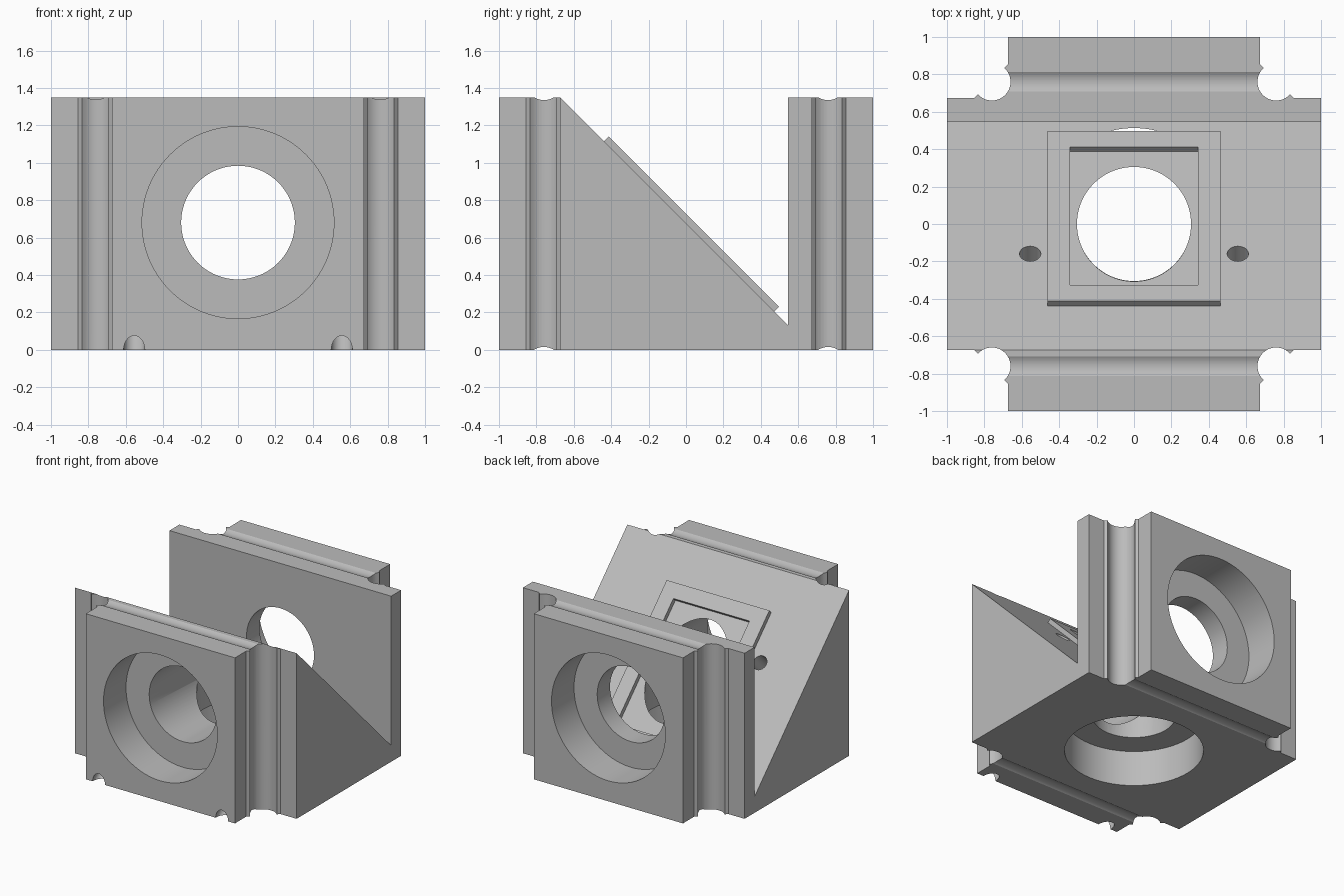
import bpy, bmesh
from math import radians, cos, sin, atan2, pi
from mathutils import Matrix, Vector

if "Cube" in bpy.data.objects:
    bpy.data.objects.remove(bpy.data.objects["Cube"])

H = 1.35             # block height
MID = H / 2          # optical axis height
EDGE = 0.673         # step of the cross-shaped plan
ROD, ROD_R = 0.76, 0.1
BORE_R, SEAT_R, SEAT_DEPTH = 0.304, 0.513, 0.29

grey = bpy.data.materials.new("machined_grey")
grey.use_nodes = True
colour = (0.5, 0.5, 0.5, 1)
grey.diffuse_color = colour
grey.node_tree.nodes["Principled BSDF"].inputs["Base Color"].default_value = colour


def make_object(name, bm):
    bmesh.ops.recalc_face_normals(bm, faces=bm.faces)
    mesh = bpy.data.meshes.new(name)
    bm.to_mesh(mesh)
    bm.free()
    mesh.materials.append(grey)
    obj = bpy.data.objects.new(name, mesh)
    bpy.context.collection.objects.link(obj)
    return obj


def prism(name, points, direction):
    """Extrude a closed outline along a direction."""
    bm = bmesh.new()
    face = bm.faces.new([bm.verts.new(p) for p in points])
    moved = bmesh.ops.extrude_face_region(bm, geom=[face])["geom"]
    bmesh.ops.translate(bm, vec=Vector(direction),
                        verts=[g for g in moved if isinstance(g, bmesh.types.BMVert)])
    return make_object(name, bm)


def rod(name, start, end, radius, segments=72):
    """Cylinder between two points."""
    a, b = Vector(start), Vector(end)
    bm = bmesh.new()
    turn = (b - a).to_track_quat('Z', 'Y').to_matrix().to_4x4()
    bmesh.ops.create_cone(bm, cap_ends=True, segments=segments, radius1=radius, radius2=radius,
                          depth=(b - a).length, matrix=Matrix.Translation((a + b) / 2) @ turn)
    return make_object(name, bm)


def box(name, size, matrix):
    bm = bmesh.new()
    bmesh.ops.create_cube(bm, size=1, matrix=matrix @ Matrix.Diagonal((*size, 1)))
    return make_object(name, bm)


def cut(target, cutter):
    """Subtract the cutter, then discard it."""
    cutter.hide_render = True
    mod = target.modifiers.new("cut", 'BOOLEAN')
    mod.operation, mod.solver, mod.object = 'DIFFERENCE', 'EXACT', cutter
    bpy.context.view_layer.objects.active = target
    bpy.ops.object.modifier_apply(modifier=mod.name)
    bpy.data.objects.remove(cutter)


# Plan of one corner: step, small ridge, rod channel, small ridge, step
half = [(1, EDGE), (0.855, EDGE), (0.835, 0.693), (0.818, 0.679)]
a0 = atan2(half[-1][1] - ROD, half[-1][0] - ROD)
a1 = -pi - (pi / 2 + a0)
arc = [(ROD + ROD_R * cos(a0 + (a1 - a0) * i / 16), ROD + ROD_R * sin(a0 + (a1 - a0) * i / 16))
       for i in range(1, 16)]
corner = half + arc + [(y, x) for x, y in reversed(half)]
plan = []
for sx, sy in ((1, 1), (-1, 1), (-1, -1), (1, -1)):
    part = [(sx * x, sy * y, 0) for x, y in corner]
    plan += part if sx * sy > 0 else part[::-1]
block = prism("mount_block", plan, (0, 0, H))

# Sloped valley that leaves the wedge and the back wall
valley = [(-1.2, -EDGE - 0.1, H + 0.1), (-1.2, 0.545, H - EDGE - 0.545), (-1.2, 0.545, H + 0.1)]
cut(block, prism("valley_cutter", valley, (2.4, 0, 0)))

# Light paths: horizontal and vertical bores
cut(block, rod("long_bore", (0, -1.1, 0.68), (0, 1.1, 0.68), BORE_R))
cut(block, rod("upright_bore", (0, 0, -0.1), (0, 0, H + 0.1), BORE_R + 0.001))

# Counterbored seats in front, back and bottom
for s in (-1, 1):
    cut(block, rod("seat_cutter", (0, s * 1.1, 0.68), (0, s * (1 - SEAT_DEPTH), 0.68), SEAT_R, 96))
cut(block, rod("bottom_seat", (0, 0, -0.1), (0, 0, SEAT_DEPTH), SEAT_R, 96))

# Shallow rod grooves across the top and bottom
for y in (-ROD, ROD):
    for z in (MID - ROD, MID + ROD):
        cut(block, rod("groove_cutter", (-1.2, y, z), (1.2, y, z), ROD_R))

# Angled screw holes, square to the slope
for x in (-0.555, 0.555):
    cut(block, rod("screw_cutter", (x, -0.06, 0.935), (x, -1.2, -0.205), 0.057, 40))

# Rectangular frame lying on the slope
thick = 0.036
tilt = Matrix.Translation((0, 0.017, H - EDGE - 0.017)) @ Matrix.Rotation(radians(-45), 4, 'X')
frame = box("mirror_frame", (0.926, 1.287, thick), tilt @ Matrix.Translation((0, 0, thick / 2)))
cut(frame, box("window_cutter", (0.686, 1.046, 0.2), tilt))

# Smooth curved walls, keep machined edges sharp
for obj in (block, frame):
    bpy.ops.object.select_all(action='DESELECT')
    obj.select_set(True)
    bpy.context.view_layer.objects.active = obj
    bpy.ops.object.shade_smooth_by_angle(angle=radians(25))
